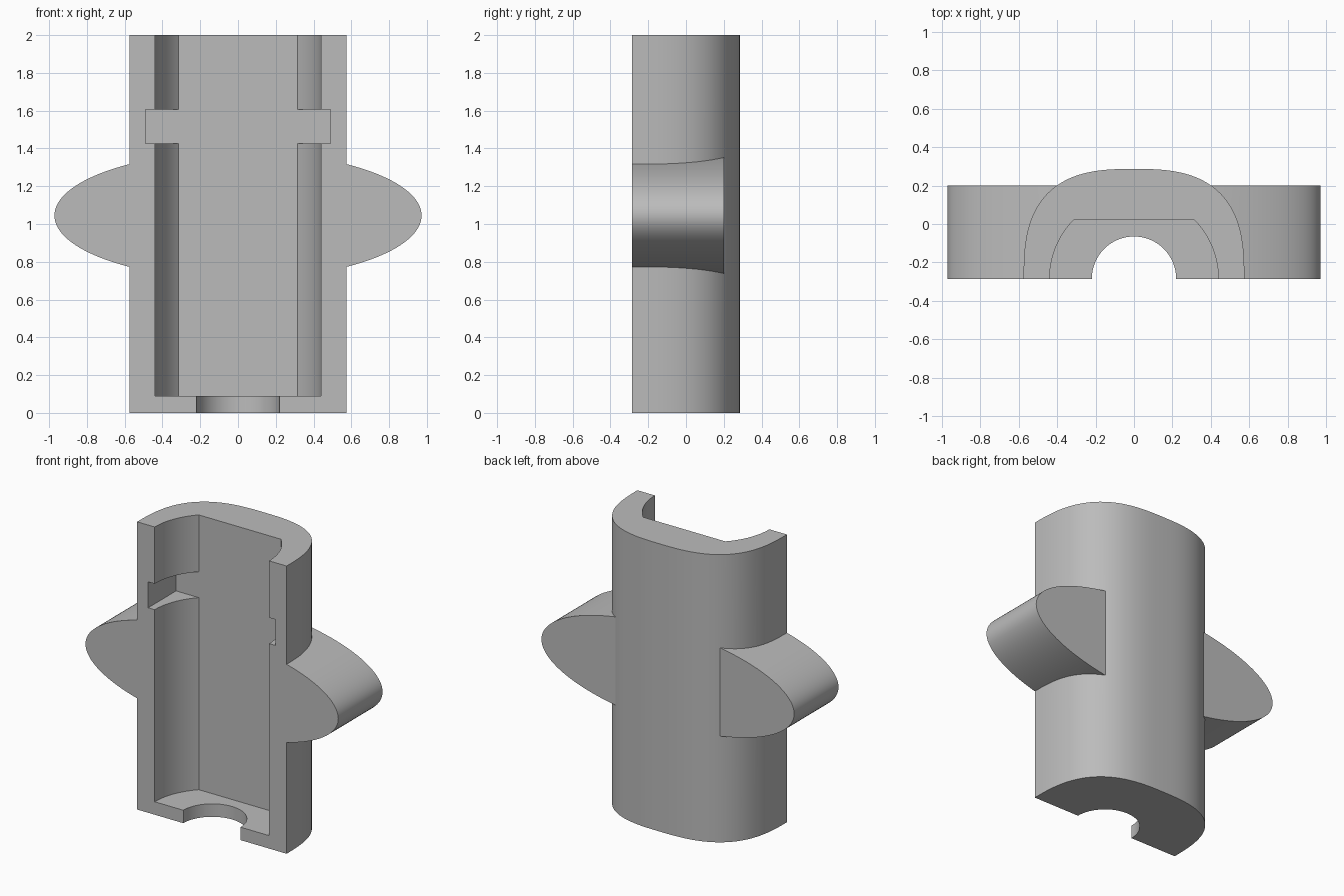
import bpy, bmesh
from math import pi, sin, cos, asin, radians
from mathutils import Matrix

if "Cube" in bpy.data.objects:
    bpy.data.objects.remove(bpy.data.objects["Cube"])

FRONT = -0.287   # flat split face
EAR_Z = 1.045    # height of the mounting ears

grey = bpy.data.materials.new("plain grey")
grey.use_nodes = True
grey.diffuse_color = (0.5, 0.5, 0.5, 1)
grey.node_tree.nodes["Principled BSDF"].inputs["Base Color"].default_value = (0.5, 0.5, 0.5, 1)


def prism(name, outline, low, high, facing_back=False):
    """Extrude an outline along z, or along y when facing_back (outline in x, z)."""
    bm = bmesh.new()
    face = bm.faces.new([bm.verts.new((u, v, 0)) for u, v in outline])
    new = bmesh.ops.extrude_face_region(bm, geom=[face])["geom"]
    top = [v for v in new if isinstance(v, bmesh.types.BMVert)]
    bmesh.ops.translate(bm, verts=top, vec=(0, 0, high - low))
    bmesh.ops.translate(bm, verts=bm.verts, vec=(0, 0, low))
    if facing_back:
        bm.transform(Matrix(((1, 0, 0, 0), (0, 0, 1, 0), (0, 1, 0, 0), (0, 0, 0, 1))))
    bmesh.ops.recalc_face_normals(bm, faces=bm.faces)
    mesh = bpy.data.meshes.new(name)
    bm.to_mesh(mesh)
    bm.free()
    mesh.materials.append(grey)
    obj = bpy.data.objects.new(name, mesh)
    bpy.context.collection.objects.link(obj)
    return obj


def ellipse(cx, cy, rx, ry, count=64):
    return [(cx + rx * cos(2 * pi * i / count), cy + ry * sin(2 * pi * i / count))
            for i in range(count)]


def combine(target, other, operation):
    bpy.context.view_layer.objects.active = target
    mod = target.modifiers.new(other.name, "BOOLEAN")
    mod.operation = operation
    mod.solver = "EXACT"
    mod.object = other
    bpy.ops.object.modifier_apply(modifier=mod.name)
    bpy.data.objects.remove(other)


# Outer shell: rounded half section
shell_outline = []
for i in range(65):
    a = pi * i / 64
    c, s = cos(a), max(sin(a), 0)
    x = 0.575 * abs(c) ** (2 / 2.8) * (1 if c > 0 else -1)
    shell_outline.append((x, FRONT + 0.574 * s ** (2 / 2.8)))
housing = prism("half_housing", shell_outline, 0, 2)

# Mounting ears: one oval plate passing through the shell
ears = prism("mounting_ears", ellipse(0, EAR_Z, 0.972, 0.337, 128), FRONT, 0.2, True)
combine(housing, ears, "UNION")

# Main cavity: round bore with a flat back, open at the top
flat = asin((0.02 - FRONT) / 0.44)
right = [(0.44 * cos(flat * i / 16), FRONT + 0.44 * sin(flat * i / 16)) for i in range(17)]
half = [(0.44, -0.5)] + right
cavity = prism("cavity_cutter", half + [(-x, y) for x, y in reversed(half)], 0.09, 2.2)
combine(housing, cavity, "DIFFERENCE")

# Cross slot
slot = prism("slot_cutter", [(-0.49, -0.5), (0.49, -0.5), (0.49, 0.02), (-0.49, 0.02)], 1.425, 1.605)
combine(housing, slot, "DIFFERENCE")

# Round opening in the floor
opening = prism("floor_opening_cutter", ellipse(0, FRONT, 0.22, 0.222), -0.1, 0.2)
combine(housing, opening, "DIFFERENCE")

# Screw holes in the ears
for side in (-1, 1):
    hole = prism("screw_hole_cutter", ellipse(side * 0.795, EAR_Z + 0.005, 0.112, 0.112), -0.5, 0.5, True)
    combine(housing, hole, "DIFFERENCE")

# Smooth curved walls, crisp edges
housing.select_set(True)
bpy.context.view_layer.objects.active = housing
bpy.ops.object.shade_smooth_by_angle(angle=radians(25))
